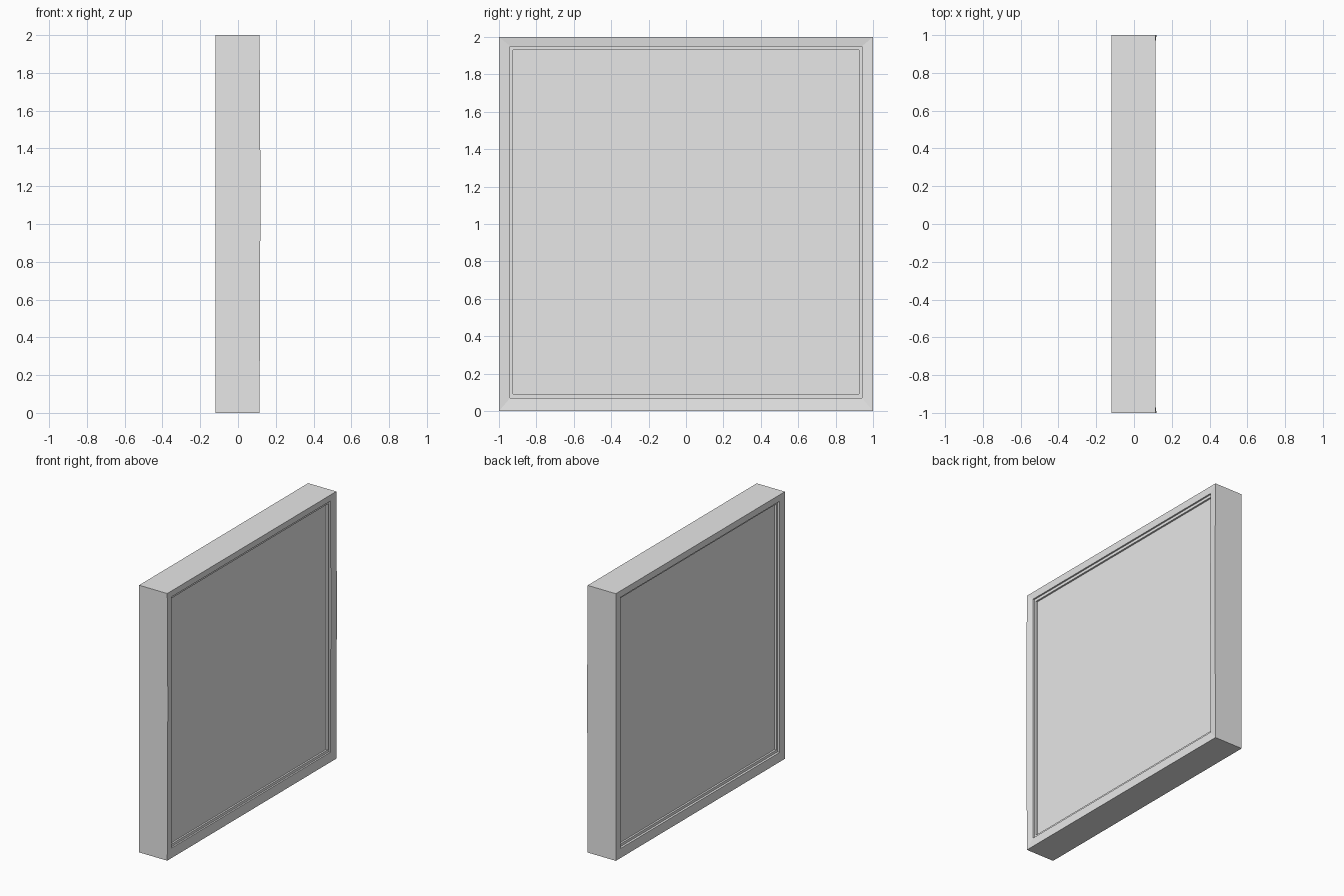
import bpy
import bmesh

cube = bpy.data.objects.get("Cube")
if cube:
    bpy.data.objects.remove(cube, do_unlink=True)

# One plain grey for the whole model
grey = bpy.data.materials.new("plain_grey")
grey.use_nodes = True
grey.diffuse_color = (0.8, 0.8, 0.8, 1)
grey.node_tree.nodes["Principled BSDF"].inputs["Base Color"].default_value = (0.8, 0.8, 0.8, 1)


def ring(bm, x, half, low, high, bow=0.0):
    """Rectangular loop facing x, with a middle point on each upright."""
    mid = (low + high) / 2 + 0.2
    points = [(x, -half, low), (x, half, low), (x + bow, half, mid),
              (x, half, high), (x, -half, high), (x + bow, -half, mid)]
    return [bm.verts.new(p) for p in points]


def finish(bm, name):
    bmesh.ops.recalc_face_normals(bm, faces=bm.faces)
    mesh = bpy.data.meshes.new(name)
    bm.to_mesh(mesh)
    bm.free()
    mesh.materials.append(grey)
    obj = bpy.data.objects.new(name, mesh)
    bpy.context.collection.objects.link(obj)


def loft(name, profile, closed):
    bm = bmesh.new()
    rings = [ring(bm, *row) for row in profile]
    pairs = list(zip(rings, rings[1:]))
    if closed:
        pairs.append((rings[-1], rings[0]))
    else:
        bm.faces.new(rings[0])
        bm.faces.new(rings[-1])
    for a, b in pairs:
        for i in range(len(a)):
            j = (i + 1) % len(a)
            bm.faces.new((a[i], a[j], b[j], b[i]))
    finish(bm, name)


# Surround: stepped inner lips on both sides, uprights bowed slightly outward
OUTER = (1.0, 0.0, 2.0)
LIP = (0.94, 0.07, 1.95)
STEP = (0.925, 0.09, 1.93)
loft("frame", [
    (-0.085, *STEP), (-0.1, *STEP), (-0.1, *LIP), (-0.117, *LIP),
    (-0.119, *OUTER), (0.114, *OUTER, 0.005),
    (0.108, *LIP, 0.003), (0.096, *LIP), (0.096, *STEP), (0.082, *STEP),
], closed=True)

# Flat infill, recessed on both sides
loft("panel", [(-0.086, 0.93, 0.085, 1.935), (0.083, 0.93, 0.085, 1.935)], closed=False)
